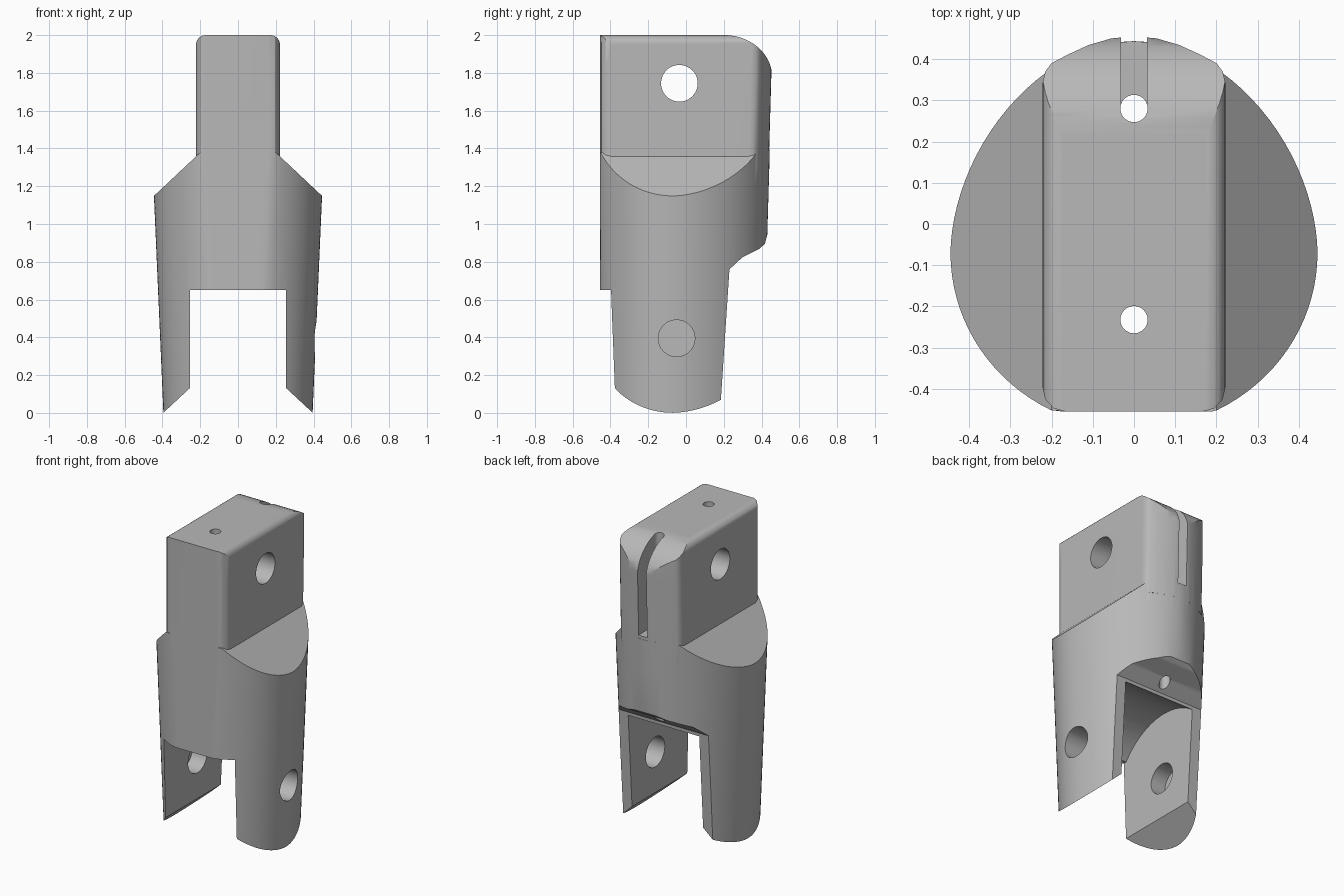
import bpy, bmesh, math

if "Cube" in bpy.data.objects:
    bpy.data.objects.remove(bpy.data.objects["Cube"], do_unlink=True)

grey = bpy.data.materials.new("plain grey")
grey.use_nodes = True
colour = (0.48, 0.48, 0.48, 1)
grey.diffuse_color = colour
grey.node_tree.nodes["Principled BSDF"].inputs["Base Color"].default_value = colour


def loft(name, rings):
    """Closed solid through matching rings of points."""
    bm = bmesh.new()
    loops = [[bm.verts.new(p) for p in ring] for ring in rings]
    n = len(loops[0])
    for a, b in zip(loops, loops[1:]):
        for i in range(n):
            j = (i + 1) % n
            bm.faces.new((a[i], a[j], b[j], b[i]))
    bm.faces.new(loops[0])
    bm.faces.new(loops[-1])
    bmesh.ops.recalc_face_normals(bm, faces=bm.faces)
    mesh = bpy.data.meshes.new(name)
    bm.to_mesh(mesh)
    bm.free()
    mesh.materials.append(grey)
    obj = bpy.data.objects.new(name, mesh)
    bpy.context.collection.objects.link(obj)
    return obj


def prism(name, points, axis, lo, hi):
    """Extrude a flat outline along an axis."""
    place = {"x": lambda u, v, d: (d, u, v),
             "y": lambda u, v, d: (u, d, v),
             "z": lambda u, v, d: (u, v, d)}[axis]
    return loft(name, [[place(u, v, d) for u, v in points] for d in (lo, hi)])


def arc(cx, cy, rx, ry, start, end, n):
    steps = [math.radians(start + (end - start) * i / n) for i in range(n + 1)]
    return [(cx + rx * math.cos(t), cy + ry * math.sin(t)) for t in steps]


def circle(cx, cy, r):
    return arc(cx, cy, r, r, 0, 360, 48)[:-1]


def mirrored(half):
    return half + [(-x, y) for x, y in reversed(half) if x > 0]


def combine(target, tool, operation):
    mod = target.modifiers.new(operation, "BOOLEAN")
    mod.operation, mod.object, mod.solver = operation, tool, "EXACT"
    bpy.context.view_layer.objects.active = target
    bpy.ops.object.modifier_apply(modifier=mod.name)
    bpy.data.objects.remove(tool, do_unlink=True)


# Tapered egg-shaped body with a flattened front
def egg(z, n=96):
    a, front, back = 0.395 + 0.0435 * z, 0.395 + 0.022 * z, 0.472 + 0.03 * z
    ring = []
    for i in range(n):
        t = 2 * math.pi * i / n
        c, s = math.cos(t), math.sin(t)
        if s >= 0:
            x = a * math.copysign(abs(c) ** 1.1, c)
            y = -0.07 + back * s ** 1.1
        else:
            x, y = a * c, max(-0.07 + front * s, -0.455)
        ring.append((x, y, z))
    return ring


body = loft("finger_segment", [egg(-0.05 + 0.31 * i) for i in range(6)])

# Sloped shoulders and sloped prong tips
shoulders = mirrored([(0, 0.368), (0.5, -0.097), (0.5, 1.097), (0.2, 1.379)])
combine(body, prism("shoulder_outline", shoulders, "y", -1, 1), "INTERSECT")

# Upper tang with rounded upright corners and rounded top sides
plan = mirrored([(0.165, -0.455), (0.195, -0.447), (0.215, -0.425), (0.222, -0.395),
                 (0.222, 0.34), (0.215, 0.37), (0.2, 0.39), (0.16, 0.411),
                 (0.11, 0.434), (0.055, 0.45), (0, 0.455)])
tang = loft("tang", [[(x, y * (k if y > 0 else 1), z) for x, y in plan]
                     for z, k in ((1.3, 0.968), (1.8, 1), (2, 1))])
top = mirrored([(0.222, 1.2)] + arc(0.172, 1.95, 0.05, 0.05, 0, 90, 6))
combine(tang, prism("tang_outline", top, "y", -1, 1), "INTERSECT")
combine(body, tang, "UNION")

# Side outline: trimmed prongs, back skirt and rounded top back corner
side = [(-0.6, -0.2), (0.167, -0.2), (0.23, 0.76), (0.3, 0.825), (0.39, 0.87),
        (0.418, 0.895), (0.432, 0.95), (0.6, 1.0), (0.6, 1.78)]
side += arc(0.2, 1.78, 0.256, 0.2205, 0, 90, 14) + [(-0.6, 2.01)]
combine(body, prism("side_outline", side, "x", -1, 1), "INTERSECT")

# Gap between the prongs with a round knuckle clearance
gap = [(-0.6, -0.3), (0.6, -0.3), (0.6, 0.65), (-0.6, 0.65)]
combine(body, prism("gap", gap, "x", -0.255, 0.255), "DIFFERENCE")
combine(body, prism("knuckle", circle(-0.03, 0.395, 0.43), "x", -0.255, 0.255), "DIFFERENCE")

# Pin holes: through the tang, and blind in the -x prong
combine(body, prism("tang_hole", circle(-0.035, 1.745, 0.097), "x", -1, 1), "DIFFERENCE")
combine(body, prism("prong_hole", circle(-0.05, 0.395, 0.097), "x", -0.36, 1), "DIFFERENCE")

# Cord holes and the open cord channel in the back
for y in (-0.232, 0.28):
    combine(body, prism("cord_hole", circle(0, y, 0.033), "z", -0.2, 2.2), "DIFFERENCE")
channel = [(-0.031, 0.28), (0.031, 0.28), (0.031, 0.7), (-0.031, 0.7)]
combine(body, prism("channel", channel, "z", 1.4, 2.2), "DIFFERENCE")

# Smooth shading with sharp edges kept
bpy.ops.object.select_all(action="DESELECT")
body.select_set(True)
bpy.context.view_layer.objects.active = body
bpy.ops.object.shade_smooth_by_angle(angle=math.radians(30))
weighted = body.modifiers.new("weighted_normals", "WEIGHTED_NORMAL")
weighted.keep_sharp = True
